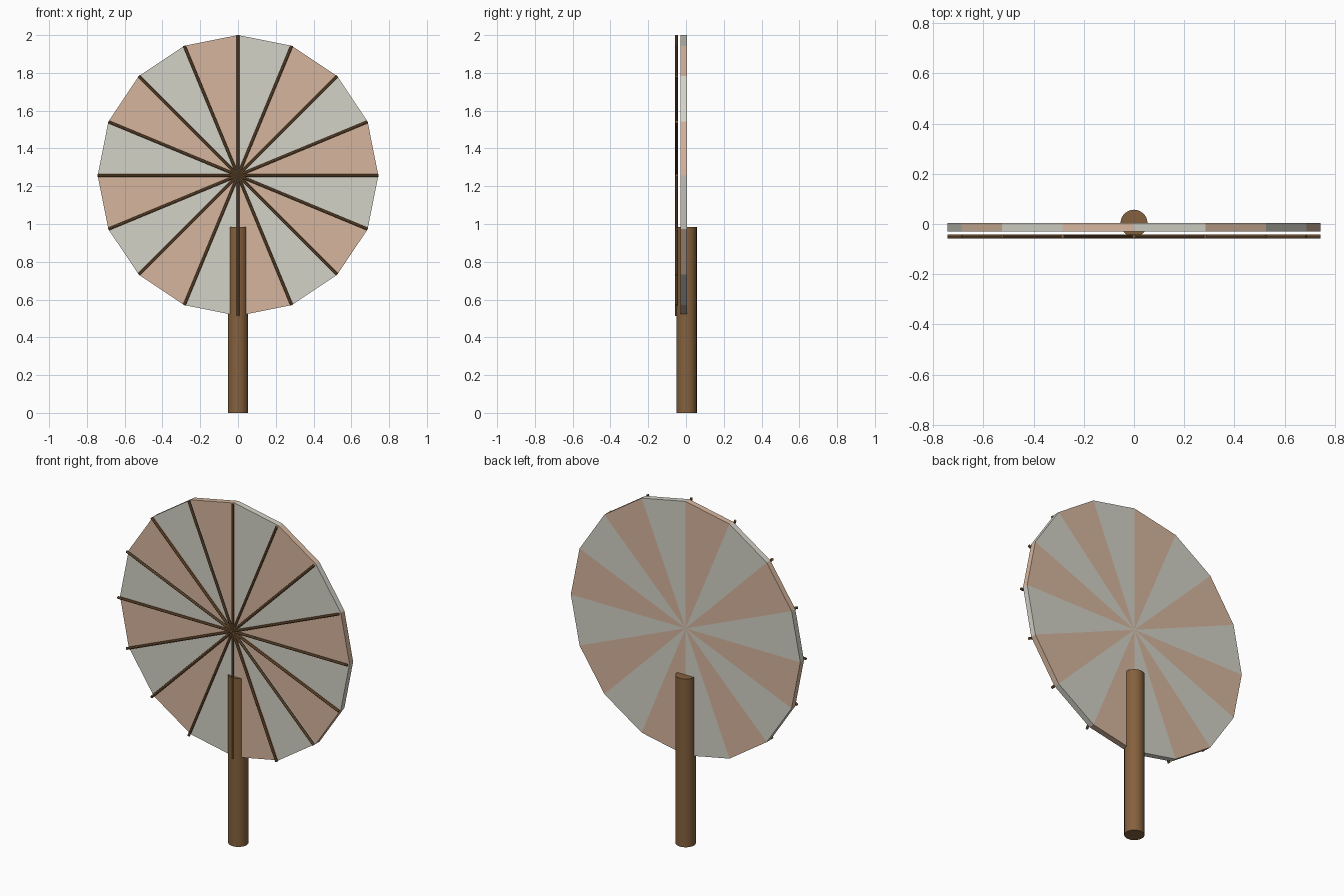
import bpy, bmesh, math
from mathutils import Matrix, Vector

cube = bpy.data.objects.get("Cube")
if cube:
    bpy.data.objects.remove(cube, do_unlink=True)

SIDES = 16
RADIUS = 0.743
HUB = Vector((0, 0, 1.257))


def linear(r, g, b):
    return tuple((c / 255 / 12.92) if c < 11 else ((c / 255 + 0.055) / 1.055) ** 2.4
                 for c in (r, g, b)) + (1,)


def material(name, *rgb):
    mat = bpy.data.materials.new(name)
    mat.use_nodes = True
    mat.diffuse_color = linear(*rgb)
    mat.node_tree.nodes["Principled BSDF"].inputs["Base Color"].default_value = linear(*rgb)
    return mat


peach = material("peach cloth", 214, 182, 158)
cream = material("pale grey cloth", 212, 210, 199)
wood = material("brown wood", 133, 97, 61)


def finish(name, bm, mats):
    mesh = bpy.data.meshes.new(name)
    bmesh.ops.recalc_face_normals(bm, faces=bm.faces)
    bm.to_mesh(mesh)
    bm.free()
    obj = bpy.data.objects.new(name, mesh)
    bpy.context.collection.objects.link(obj)
    for mat in mats:
        mesh.materials.append(mat)
    return obj


def direction(i):
    angle = math.tau * i / SIDES
    return Vector((math.cos(angle), 0, math.sin(angle)))


# Disc of wedges in two alternating colours
bm = bmesh.new()
front, back = Vector((0, -0.03, 0)), Vector((0, 0.004, 0))
hubs = [bm.verts.new(HUB + off) for off in (front, back)]
rim = [[bm.verts.new(HUB + direction(i) * RADIUS + off) for off in (front, back)]
       for i in range(SIDES)]
for i in range(SIDES):
    a, b = rim[i], rim[(i + 1) % SIDES]
    for corners in ((hubs[0], a[0], b[0]), (hubs[1], b[1], a[1]), (a[0], a[1], b[1], b[0])):
        bm.faces.new(corners).material_index = i % 2
finish("wheel_disc", bm, [peach, cream])

# Thin ribs fanning out in front of the disc
bm = bmesh.new()
for i in range(SIDES):
    d = direction(i)
    turn = d.to_track_quat('Z', 'Y').to_matrix().to_4x4()
    centre = HUB + Vector((0, -0.0495, 0)) + d * RADIUS / 2
    bmesh.ops.create_cone(bm, cap_ends=True, segments=8, radius1=0.0075, radius2=0.0075,
                          depth=RADIUS, matrix=Matrix.Translation(centre) @ turn)
finish("ribs", bm, [wood])

# Round post
bm = bmesh.new()
bmesh.ops.create_cone(bm, cap_ends=True, segments=24, radius1=0.054, radius2=0.054,
                      depth=0.985, matrix=Matrix.Translation((0, 0.003, 0.985 / 2)))
post = finish("post", bm, [wood])
bpy.context.view_layer.objects.active = post
post.select_set(True)
bpy.ops.object.shade_smooth_by_angle(angle=math.radians(30))
